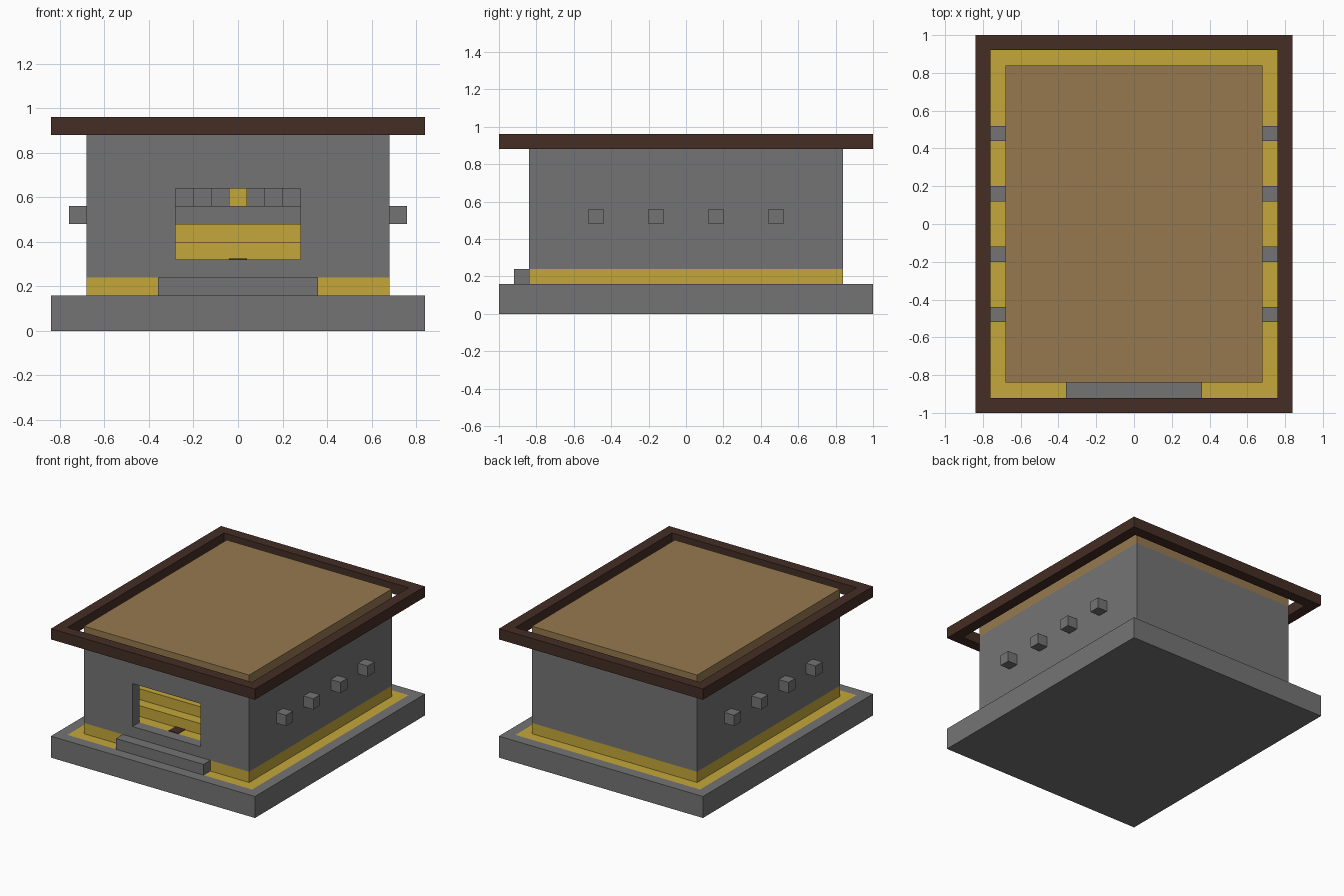
import bpy
import bmesh
from mathutils import Vector

cube = bpy.data.objects.get("Cube")
if cube:
    bpy.data.objects.remove(cube, do_unlink=True)


def material(name, rgb):
    mat = bpy.data.materials.new(name)
    mat.use_nodes = True
    mat.diffuse_color = (*rgb, 1)
    mat.node_tree.nodes["Principled BSDF"].inputs["Base Color"].default_value = (*rgb, 1)
    return mat


STONE = material("grey stone", (0.175, 0.175, 0.175))
GOLD = material("gold", (0.55, 0.39, 0.042))
TAN = material("tan roof", (0.305, 0.191, 0.078))
WOOD = material("dark wood", (0.058, 0.027, 0.018))

U = 0.08  # block size


def box(name, low, high, mat):
    """Axis-aligned box between two corners."""
    low, high = Vector(low), Vector(high)
    mesh = bpy.data.meshes.new(name)
    bm = bmesh.new()
    bmesh.ops.create_cube(bm, size=1)
    for v in bm.verts:
        v.co = (low + high) / 2 + v.co * (high - low)
    bm.to_mesh(mesh)
    bm.free()
    mesh.materials.append(mat)
    obj = bpy.data.objects.new(name, mesh)
    bpy.context.collection.objects.link(obj)
    return obj


def slab(name, x, y, z0, z1, mat):
    """Box centred on the origin in plan."""
    return box(name, (-x, -y, z0), (x, y, z1), mat)


def cut(target, cutter):
    """Subtract the cutter, then discard it."""
    cutter.hide_render = True
    mod = target.modifiers.new("cut", "BOOLEAN")
    mod.operation = "DIFFERENCE"
    mod.solver = "EXACT"
    mod.object = cutter
    bpy.context.view_layer.objects.active = target
    bpy.ops.object.modifier_apply(modifier=mod.name)
    bpy.data.objects.remove(cutter, do_unlink=True)


# Base with a gold field inset in its top
base = slab("base", 0.84, 1, 0, 0.16, STONE)
base.data.materials.append(GOLD)
bm = bmesh.new()
bm.from_mesh(base.data)
top = max(bm.faces, key=lambda f: f.calc_center_median().z)
bmesh.ops.inset_region(bm, faces=[top], thickness=U, use_even_offset=True)
top.material_index = 1
bm.to_mesh(base.data)
bm.free()

# Gold plinth and doorstep
slab("plinth", 0.68, 0.84, 0.16, 0.24, GOLD)
box("doorstep", (-0.36, -0.92, 0.16), (0.36, -0.84, 0.24), STONE)

# Hollow walls with the front opening
walls = slab("walls", 0.68, 0.84, 0.24, 0.88, STONE)
cut(walls, slab("room_cutter", 0.60, 0.76, 0.20, 0.95, STONE))
cut(walls, box("opening_cutter", (-0.28, -0.90, 0.32), (0.28, -0.70, 0.64), STONE))

# Stepped tiers rising inside the opening
for i in range(4):
    y = -0.76 + i * U
    z = 0.32 + i * U
    box(f"tier_{i + 1}", (-0.60, y, 0.24), (0.60, y + U, z), GOLD if i < 3 else STONE)
box("tier_marker", (-0.04, -0.76, 0.315), (0.04, -0.68, 0.324), WOOD)

# Top row of blocks, staggered about a gold centre
for i in range(-3, 4):
    y = -0.44 + abs(i) * 0.02
    box(f"row_block_{i + 4}", (i * U - 0.04, y, 0.24), (i * U + 0.04, y + U, 0.64),
        STONE if i else GOLD)
box("inner_back", (-0.60, -0.36, 0.24), (0.60, -0.28, 0.72), STONE)

# Side pegs
for side, name in ((1, "left"), (-1, "right")):
    for i in range(4):
        y = -0.48 + i * 0.32
        xs = sorted((side * 0.68, side * 0.76))
        box(f"{name}_peg_{i + 1}", (xs[0], y - 0.04, 0.48), (xs[1], y + 0.04, 0.56), STONE)

# Roof panel and the open frame around it
slab("roof_panel", 0.68, 0.84, 0.88, 0.96, TAN)
frame = slab("roof_frame", 0.84, 1, 0.88, 0.96, WOOD)
cut(frame, slab("frame_cutter", 0.76, 0.92, 0.80, 1.04, WOOD))
